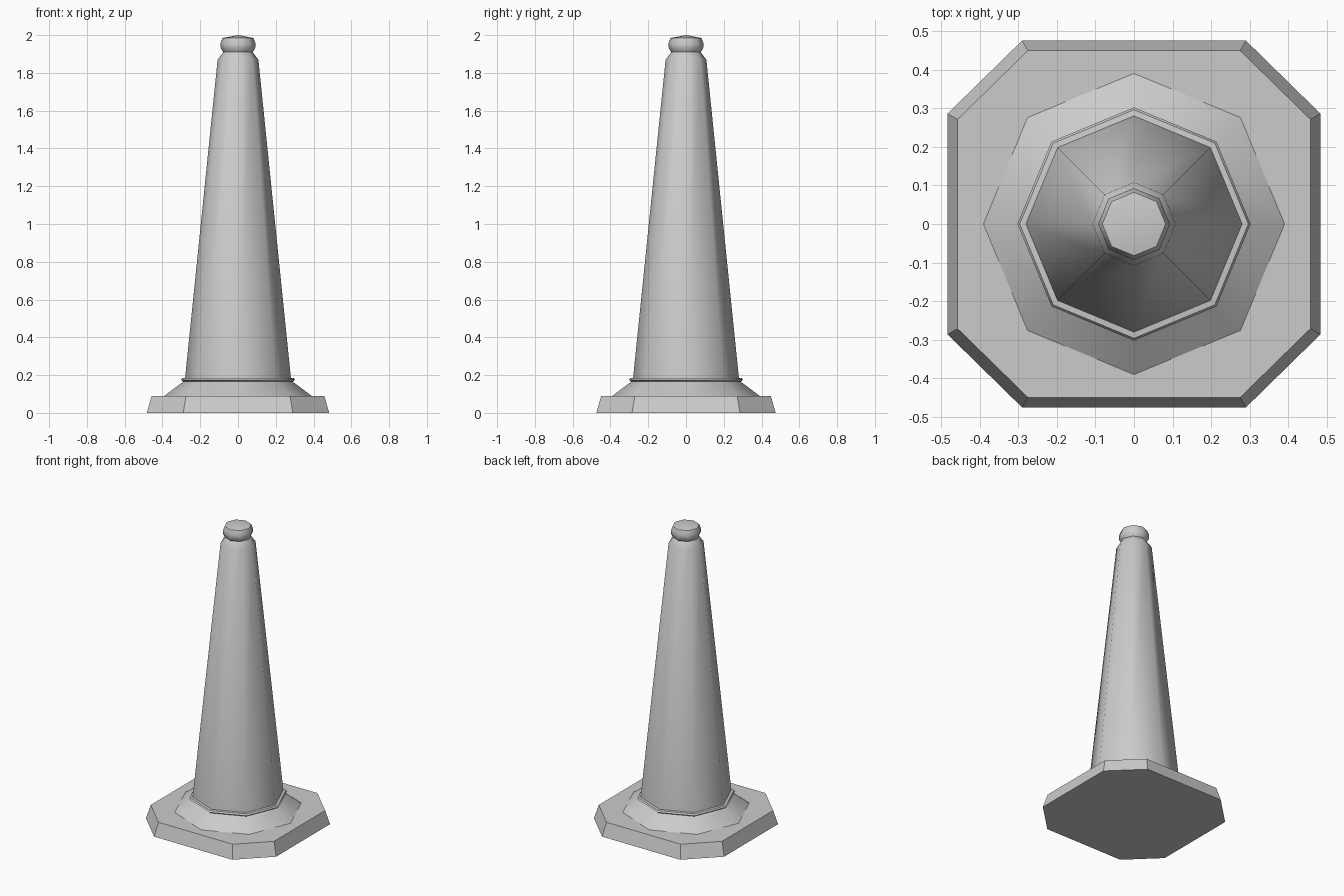
import bpy, bmesh, math

if "Cube" in bpy.data.objects:
    bpy.data.objects.remove(bpy.data.objects["Cube"])


def loft(name, rings, smooth_angle=None, apex=None):
    """Skin stacked rings of equal count, capped below and by a cap or apex above."""
    bm = bmesh.new()
    loops = [[bm.verts.new(p) for p in ring] for ring in rings]
    n = len(loops[0])
    for a, b in zip(loops, loops[1:]):
        for i in range(n):
            j = (i + 1) % n
            bm.faces.new((a[i], a[j], b[j], b[i]))
    bm.faces.new(loops[0][::-1])
    if apex is None:
        bm.faces.new(loops[-1])
    else:
        tip = bm.verts.new((0, 0, apex))
        for i in range(n):
            bm.faces.new((loops[-1][i], loops[-1][(i + 1) % n], tip))
    bmesh.ops.recalc_face_normals(bm, faces=bm.faces[:])
    mesh = bpy.data.meshes.new(name)
    bm.to_mesh(mesh)
    bm.free()
    obj = bpy.data.objects.new(name, mesh)
    bpy.context.collection.objects.link(obj)
    if smooth_angle:
        bpy.ops.object.select_all(action='DESELECT')
        obj.select_set(True)
        bpy.context.view_layer.objects.active = obj
        bpy.ops.object.shade_smooth_by_angle(angle=math.radians(smooth_angle))
    return obj


def octagon(r, z):
    return [(r * math.cos(i * math.pi / 4), r * math.sin(i * math.pi / 4), z)
            for i in range(8)]


def cut_square(x, y, cx, cy, z):
    """Rectangle of half size x, y with corners cut at cx, cy."""
    return [(x, -cy, z), (x, cy, z), (cx, y, z), (-cx, y, z),
            (-x, cy, z), (-x, -cy, z), (-cx, -y, z), (cx, -y, z)]


# Flat foot plate with cut corners
loft("base_plate", [cut_square(0.483, 0.475, 0.29, 0.286, 0),
                    cut_square(0.457, 0.449, 0.275, 0.271, 0.09)])

# Flared skirt, lip, tapered body, shoulder and rounded knob
profile = [(0.39, 0.09), (0.29, 0.165), (0.302, 0.174), (0.296, 0.184),
           (0.28, 0.186), (0.108, 1.87), (0.078, 1.91),
           (0.091, 1.93), (0.093, 1.955), (0.082, 1.985)]
loft("cone_body", [octagon(r, z) for r, z in profile], 50, apex=2.0)
